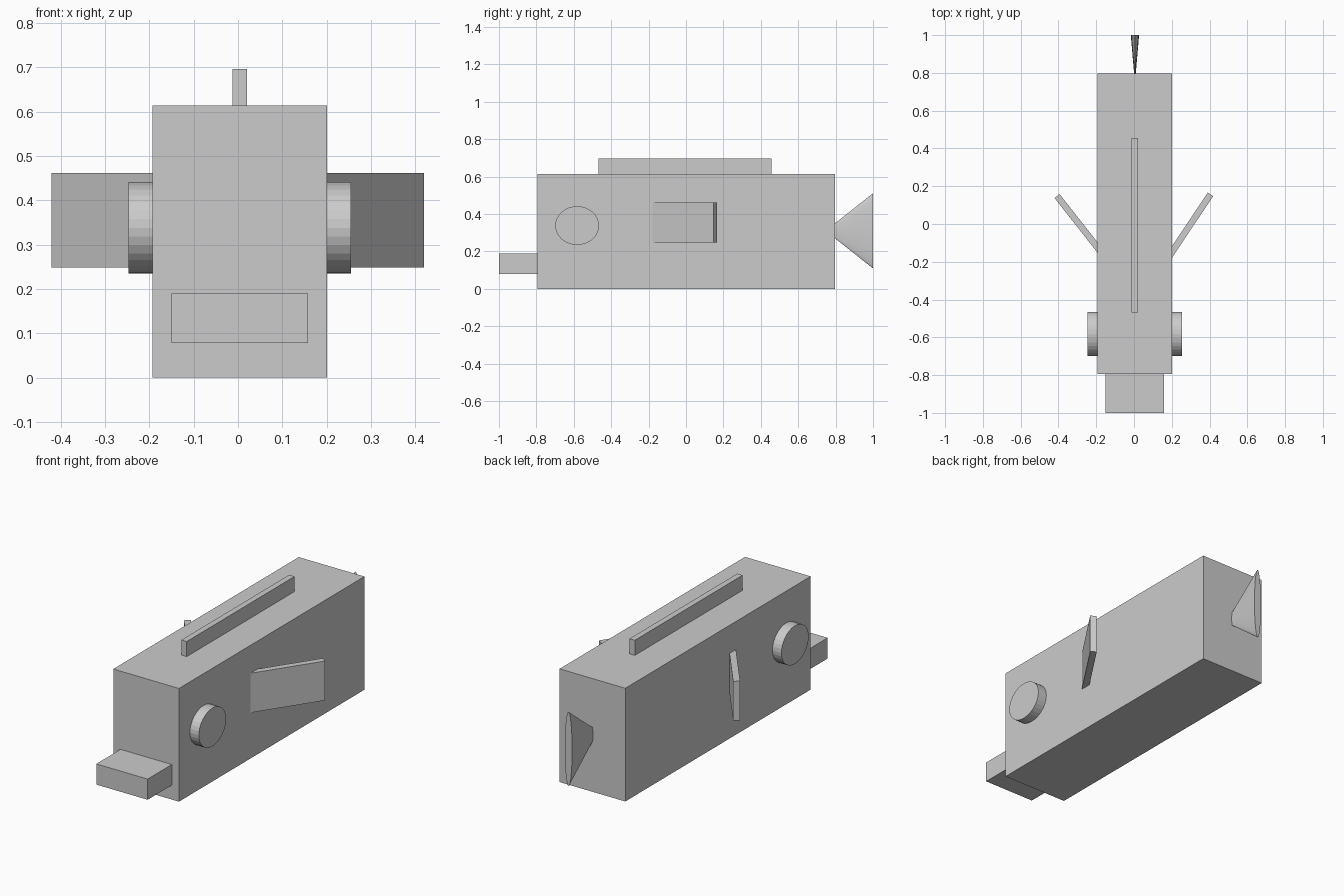
import bpy
from math import radians, cos, sin, pi
from mathutils import Vector

if "Cube" in bpy.data.objects:
    bpy.data.objects.remove(bpy.data.objects["Cube"])

CX = 0.004  # centre line of the body


def box(name, lo, hi, turn=0.0):
    lo, hi = Vector(lo), Vector(hi)
    bpy.ops.mesh.primitive_cube_add(size=1, location=(lo + hi) / 2, rotation=(0, 0, turn))
    ob = bpy.context.object
    ob.name = name
    ob.scale = hi - lo
    return ob


def fin(name, tip, angle):
    # upright plate running from its outer tip back into the body
    length, thick, z0, z1 = 0.40, 0.034, 0.248, 0.462
    a = radians(angle)
    x = tip[0] - cos(a) * length / 2
    y = tip[1] - sin(a) * length / 2
    return box(name, (x - length / 2, y - thick / 2, z0),
               (x + length / 2, y + thick / 2, z1), a)


# Body, mouth and top fin
box("body", (-0.193, -0.793, 0), (0.201, 0.796, 0.614))
box("mouth", (-0.150, -1.0, 0.078), (0.158, -0.78, 0.190))
box("top_fin", (-0.012, -0.468, 0.60), (0.020, 0.456, 0.696))

# Side fins, swept back
fin("right_fin", (0.405, 0.157), 56.3)
fin("left_fin", (-0.4075, 0.148), 128.2)

# Eyes: slightly oval discs on both sides
for side, name in ((1, "right_eye"), (-1, "left_eye")):
    bpy.ops.mesh.primitive_cylinder_add(vertices=32, radius=1, depth=1, rotation=(0, pi / 2, 0),
                                        location=(CX + side * 0.2155, -0.582, 0.338))
    eye = bpy.context.object
    eye.name = name
    eye.scale = (0.1035, 0.117, 0.07)

# Tail: flattened cone with its point buried in the body
bpy.ops.mesh.primitive_cone_add(vertices=32, radius1=1, radius2=0, depth=1,
                                rotation=(pi / 2, 0, 0), location=(0.005, 0.873, 0.31))
tail = bpy.context.object
tail.name = "tail"
tail.scale = (0.022, 0.201, 0.254)
tail.rotation_euler = (pi / 2, 0, 0)
